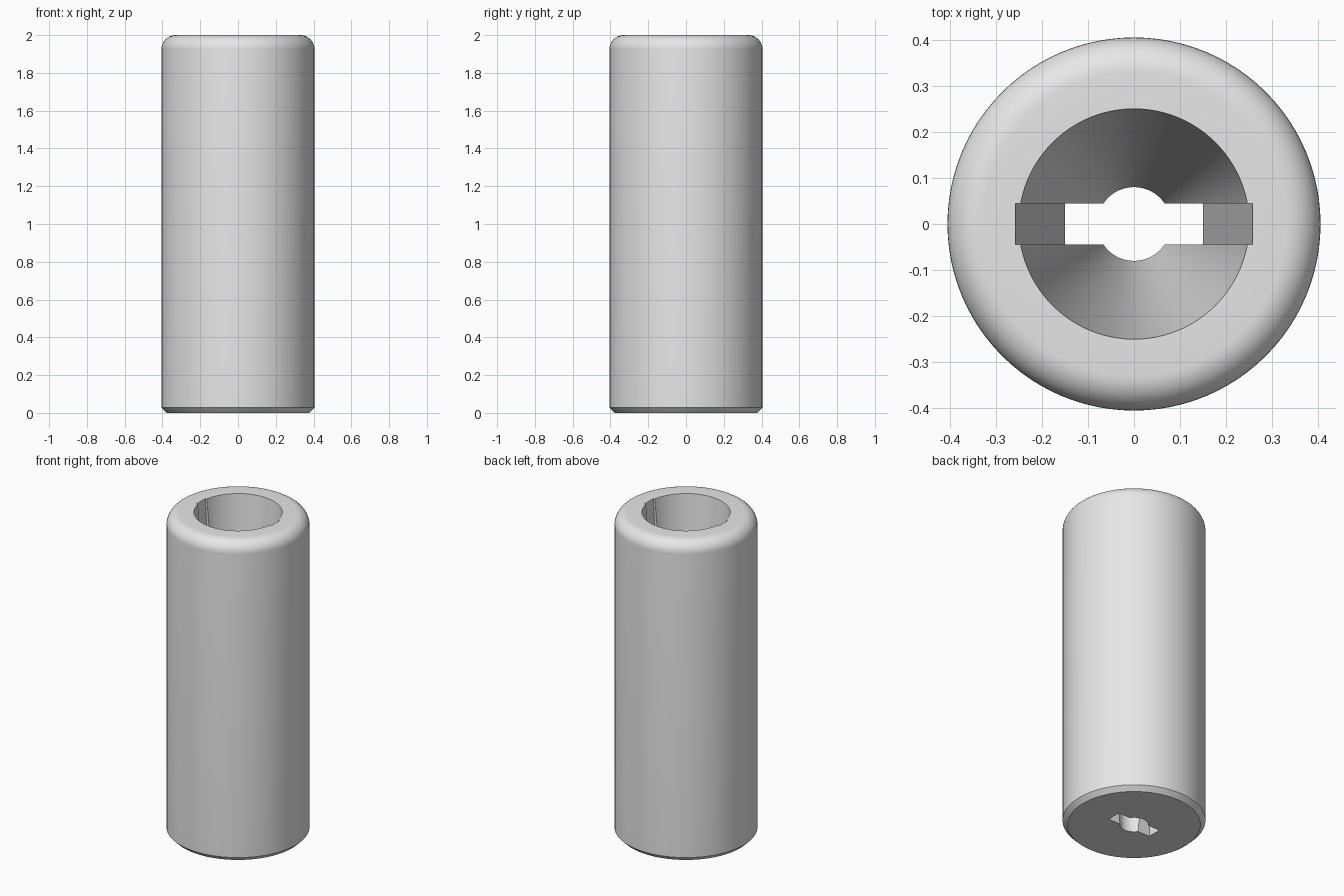
import bpy, bmesh, math
from mathutils import Vector, Matrix

cube = bpy.data.objects.get("Cube")
if cube:
    bpy.data.objects.remove(cube, do_unlink=True)

RADIUS, HEIGHT, FILLET, CHAMFER = 0.405, 2.0, 0.075, 0.028
BORE_TOP, BORE_BOTTOM = 0.25, 0.08
SLOT_TOP, SLOT_BOTTOM, SLOT_HALF_WIDTH = 0.257, 0.15, 0.044
SEGMENTS, FILLET_STEPS = 96, 10

grey = bpy.data.materials.new("light grey")
grey.use_nodes = True
grey.diffuse_color = (0.8, 0.8, 0.8, 1)
grey.node_tree.nodes["Principled BSDF"].inputs["Base Color"].default_value = (0.8, 0.8, 0.8, 1)


def add_object(name, bm):
    bmesh.ops.recalc_face_normals(bm, faces=bm.faces[:])
    mesh = bpy.data.meshes.new(name)
    bm.to_mesh(mesh)
    bm.free()
    mesh.materials.append(grey)
    obj = bpy.data.objects.new(name, mesh)
    bpy.context.collection.objects.link(obj)
    return obj


# Sleeve cross-section: tapered bore, bottom chamfer, rounded top rim
profile = [(BORE_TOP, HEIGHT), (BORE_BOTTOM, 0), (RADIUS - CHAMFER, 0), (RADIUS, CHAMFER)]
for i in range(FILLET_STEPS + 1):
    a = math.pi / 2 * i / FILLET_STEPS
    profile.append((RADIUS - FILLET + FILLET * math.cos(a),
                    HEIGHT - FILLET + FILLET * math.sin(a)))

# Revolve the closed section into rings of faces
bm = bmesh.new()
rings = []
for s in range(SEGMENTS):
    turn = Matrix.Rotation(math.tau * s / SEGMENTS, 3, 'Z')
    rings.append([bm.verts.new(turn @ Vector((r, 0, z))) for r, z in profile])
for s in range(SEGMENTS):
    here, there = rings[s], rings[(s + 1) % SEGMENTS]
    for i in range(len(profile)):
        j = (i + 1) % len(profile)
        bm.faces.new((here[i], there[i], there[j], here[j]))
sleeve = add_object("tapered_sleeve", bm)

# Tapered slot cutter passing through both ends
bm = bmesh.new()
bmesh.ops.create_cube(bm, size=2)
for v in bm.verts:
    z = HEIGHT + 0.1 if v.co.z > 0 else -0.1
    half = SLOT_BOTTOM + (SLOT_TOP - SLOT_BOTTOM) * z / HEIGHT
    v.co = (v.co.x * half, v.co.y * SLOT_HALF_WIDTH, z)
cutter = add_object("slot_cutter", bm)
cutter.hide_render = True

# Cut the slot and bake the result
cut = sleeve.modifiers.new("slot", 'BOOLEAN')
cut.operation = 'DIFFERENCE'
cut.solver = 'EXACT'
cut.object = cutter
for obj in bpy.context.selected_objects:
    obj.select_set(False)
sleeve.select_set(True)
bpy.context.view_layer.objects.active = sleeve
bpy.ops.object.modifier_apply(modifier=cut.name)
bpy.data.objects.remove(cutter, do_unlink=True)

# Smooth round walls, crisp edges
bpy.ops.object.shade_smooth_by_angle(angle=math.radians(25))
